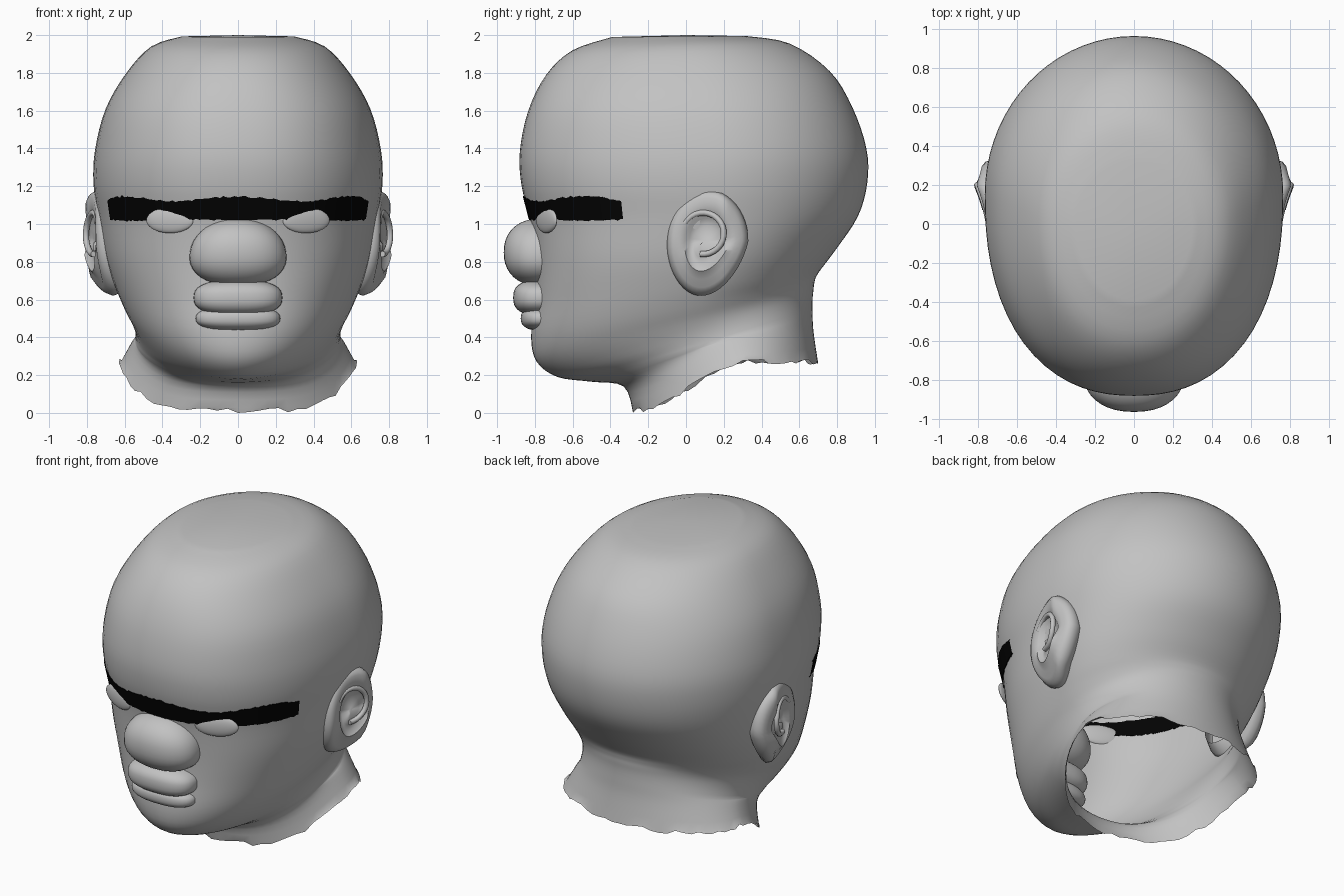
import bpy, bmesh, math, random
from mathutils import Vector
from mathutils.bvhtree import BVHTree

random.seed(4)
cube = bpy.data.objects.get("Cube")
if cube:
    bpy.data.objects.remove(cube)


def material(name, value):
    mat = bpy.data.materials.new(name)
    mat.use_nodes = True
    colour = (value, value, value, 1)
    mat.diffuse_color = colour
    mat.node_tree.nodes["Principled BSDF"].inputs["Base Color"].default_value = colour
    return mat


skin = material("grey_skin", 0.54)
black = material("black_brow", 0.001)


def finish(name, bm, mat, angle=60):
    bmesh.ops.recalc_face_normals(bm, faces=bm.faces)
    mesh = bpy.data.meshes.new(name)
    bm.to_mesh(mesh)
    mesh.materials.append(mat)
    obj = bpy.data.objects.new(name, mesh)
    bpy.context.collection.objects.link(obj)
    bpy.ops.object.select_all(action="DESELECT")
    obj.select_set(True)
    bpy.context.view_layer.objects.active = obj
    bpy.ops.object.shade_smooth_by_angle(angle=math.radians(angle))


def bridge(bm, rings, closed=True):
    """Join neighbouring rows of vertices with quads."""
    for low, high in zip(rings, rings[1:]):
        count = len(low)
        for i in range(count if closed else count - 1):
            j = (i + 1) % count
            bm.faces.new((low[i], low[j], high[j], high[i]))


def smooth_rows(rows, steps):
    """Catmull-Rom interpolation through rows of numbers."""
    padded = [rows[0]] + rows + [rows[-1]]
    result = []
    for a, b, c, d in zip(padded, padded[1:], padded[2:], padded[3:]):
        for k in range(steps):
            t = k / steps
            result.append([q + t / 2 * (r - p + t * (2 * p - 5 * q + 4 * r - s
                           + t * (3 * (q - r) + s - p)))
                           for p, q, r, s in zip(a, b, c, d)])
    return result + [rows[-1]]


# Head and neck: tilted egg sections
# (front y, front z, back y, back z, half width, widest y, squareness of the front)
sections = [
    [-.39, 1.99, .32, 1.995, .30, 0, 2],
    [-.6, 1.92, .55, 1.955, .46, .02, 2.1],
    [-.74, 1.79, .76, 1.81, .59, .08, 2.2],
    [-.835, 1.6, .88, 1.62, .70, .12, 2.3],
    [-.88, 1.38, .955, 1.4, .757, .15, 2.3],
    [-.87, 1.2, .96, 1.22, .765, .15, 2.3],
    [-.825, 1.02, .91, 1.04, .74, .15, 2.3],
    [-.8, .8, .79, .86, .705, .12, 2.35],
    [-.8, .6, .70, .74, .655, .1, 2.3],
    [-.82, .4, .68, .69, .605, .08, 2.1],
    [-.79, .27, .675, .65, .565, .1, 1.95],
    [-.68, .19, .67, .6, .545, .15, 1.85],
    [-.5, .165, .67, .53, .545, .2, 1.85],
    [-.33, .14, .675, .43, .565, .25, 2],
    [-.28, 0, .7, .26, .63, .3, 2],
]
SEGMENTS = 72
head = bmesh.new()
rings = []
rows = smooth_rows(sections, 4)
for index, (yf, zf, yb, zb, width, mid, square) in enumerate(rows):
    hem = max(0, (index - len(rows) + 9) / 8)
    ring = []
    for i in range(SEGMENTS):
        a = math.tau * i / SEGMENTS
        x, y = math.sin(a), math.cos(a)
        if y > 0:
            y = mid + (yb - mid) * y
        else:
            size = (abs(x) ** square + abs(y) ** square) ** (1 / square)
            x, y = x / size, mid + (mid - yf) * y / size
        s = (y - yf) / (yb - yf)
        e = min(1, s * 1.6)
        s += (e * e * (3 - 2 * e) - s) * hem
        z = zf + (zb - zf) * s
        if index == len(rows) - 1 and i != SEGMENTS // 2:
            z += random.uniform(-.005, .025)
        ring.append(head.verts.new((width * x, y, z)))
    rings.append(ring)
bridge(head, rings)
crown = head.verts.new((0, 0, 2))
for i in range(SEGMENTS):
    head.faces.new((crown, rings[0][i], rings[0][(i + 1) % SEGMENTS]))
surface = BVHTree.FromBMesh(head)
finish("head_and_neck", head, skin)


# Rounded features: boxy ellipsoids set into the face
def blob(name, centre, radii, power, taper=0.0, slant=0.0):
    bm = bmesh.new()
    bmesh.ops.create_uvsphere(bm, u_segments=36, v_segments=20, radius=1)
    for v in bm.verts:
        p = [math.copysign(abs(n) ** power, n) for n in v.co]
        p[0] *= 1 - taper * p[2]
        v.co = [c + r * n for c, r, n in zip(centre, radii, p)]
        v.co.y += slant * (v.co.x - centre[0])
    finish(name, bm, skin)


blob("nose", (0, -.775, .85), (.255, .19, .178), .9, .1)
blob("upper_lip", (0, -.77, .61), (.235, .145, .095), .78)
blob("lower_lip", (0, -.76, .5), (.225, .115, .065), .8)
for side, label in ((1, "left"), (-1, "right")):
    spot = surface.ray_cast(Vector((side * .36, -2, 1.02)), Vector((0, 1, 0)))[0]
    blob(label + "_eyelid", spot, (.125, .025, .068), 1, 0, side * .4)


# Ears: dished shells with a raised rim, leaning outwards to the back
def ear_point(y, z, lift):
    dz = z - .92
    x = .785 + .28 * (y - .12) - .75 * max(0, y - .2)
    return x - (1.1 if dz < 0 else .5) * dz * dz + lift


def ear(side, label):
    bm = bmesh.new()
    profile = [(.05, -.035), (.3, -.04), (.45, -.03), (.55, 0), (.7, .012),
               (.85, .02), (.95, .012), (1, -.015), (.95, -.06), (.75, -.14)]
    rows = []
    for radius, lift in profile:
        row = []
        for i in range(48):
            a = math.tau * i / 48
            lobe = max(0, -math.sin(a))
            y = .115 - .035 * lobe + (.215 - .02 * lobe) * radius * math.cos(a)
            z = .91 + (.27 + .02 * lobe) * radius * math.sin(a)
            rise = lift + (.03 * lobe if radius < .6 else 0)
            row.append(bm.verts.new((side * ear_point(y, z, rise), y, z)))
        rows.append(row)
    bridge(bm, rows)
    bm.faces.new(rows[0])
    finish(label + "_ear", bm, skin)

    # Curled ridge inside the ear
    curve = bpy.data.curves.new(label + "_ear_curl", "CURVE")
    curve.dimensions = "3D"
    curve.bevel_depth = .016
    curve.use_fill_caps = True
    spline = curve.splines.new("POLY")
    spline.points.add(19)
    for i, point in enumerate(spline.points):
        a = math.radians(150 - 13 * i)
        y, z = .09 + .11 * math.cos(a), .95 + .11 * math.sin(a)
        point.co = (side * ear_point(y, z, -.002), y, z, 1)
    curve.materials.append(skin)
    bpy.context.collection.objects.link(bpy.data.objects.new(curve.name, curve))


ear(1, "left")
ear(-1, "right")

# Brow: one ragged dark band laid over the face
brow = bmesh.new()
columns = 100
sheets = [[], [], [], []]
for i in range(columns + 1):
    u = 2 * i / columns - 1
    a = u * math.radians(54.5)
    wave = .013 * math.cos(abs(u) * 8.5)
    top = 1.133 + wave + random.uniform(-.005, .005)
    bottom = 1.022 - .3 * wave + random.uniform(-.004, .004)
    direction = Vector((math.sin(a), -math.cos(a), 0))
    for sheet, (z, offset) in zip(sheets, ((bottom, -.003), (bottom, .006), (top, .006), (top, -.003))):
        hit = surface.ray_cast(Vector((0, .15, z)), direction)[0]
        sheet.append(brow.verts.new(hit + direction * offset))
bridge(brow, sheets + [sheets[0]], closed=False)
finish("brow_band", brow, black, 30)
